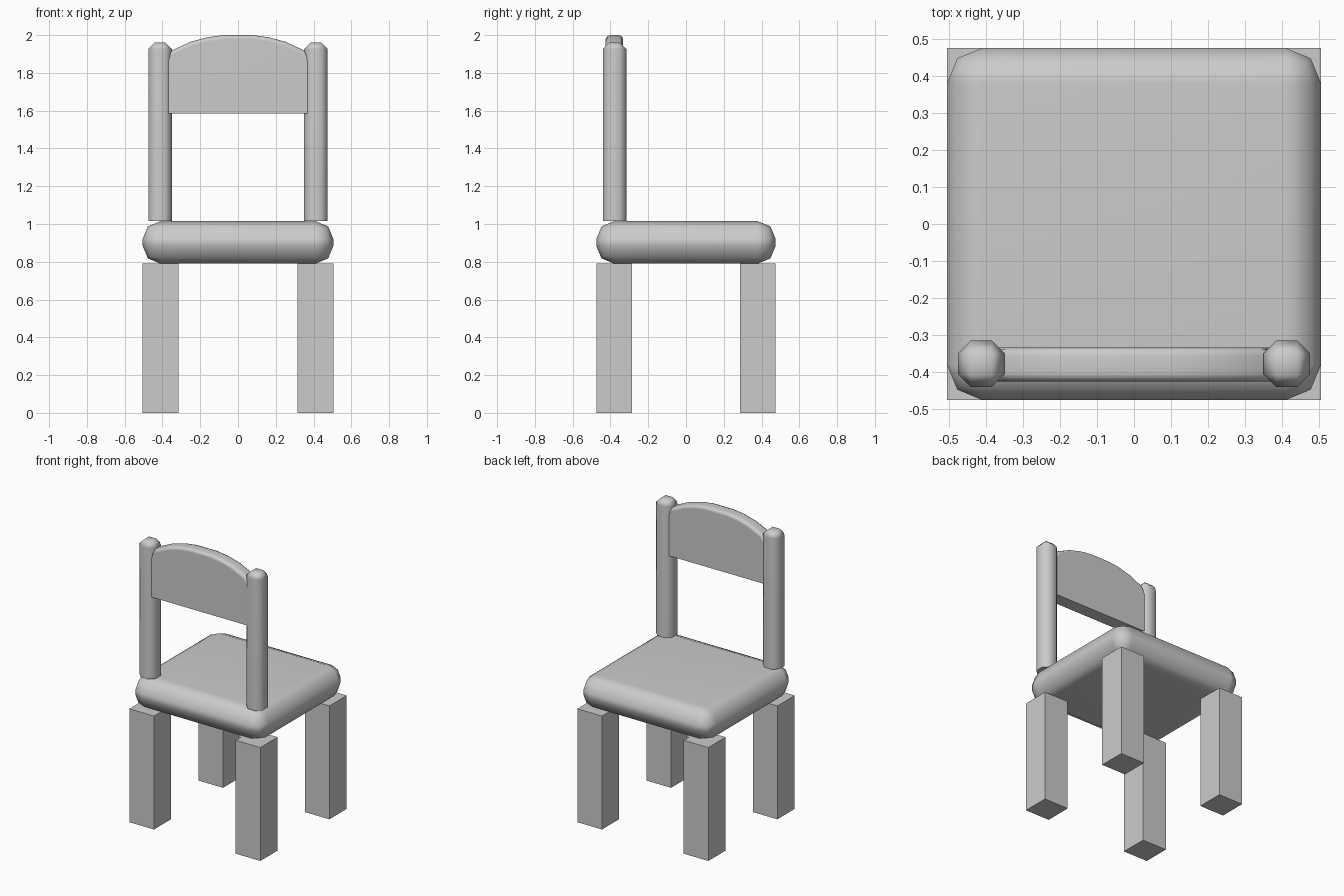
import bpy
import bmesh
from math import radians

cube = bpy.data.objects.get("Cube")
if cube:
    bpy.data.objects.remove(cube, do_unlink=True)

grey = bpy.data.materials.new("plain grey")
grey.use_nodes = True
colour = (0.6, 0.6, 0.6, 1)
grey.diffuse_color = colour
grey.node_tree.nodes["Principled BSDF"].inputs["Base Color"].default_value = colour


def finish(bm, name, smooth=True):
    """Turn a bmesh into a named object, optionally softly shaded."""
    bmesh.ops.recalc_face_normals(bm, faces=bm.faces)
    mesh = bpy.data.meshes.new(name)
    bm.to_mesh(mesh)
    bm.free()
    mesh.materials.append(grey)
    obj = bpy.data.objects.new(name, mesh)
    bpy.context.collection.objects.link(obj)
    if smooth:
        bpy.ops.object.select_all(action="DESELECT")
        obj.select_set(True)
        bpy.context.view_layer.objects.active = obj
        bpy.ops.object.shade_smooth_by_angle(angle=radians(65))
        obj.modifiers.new("even_normals", "WEIGHTED_NORMAL").keep_sharp = True
    return obj


def box(low, high):
    bm = bmesh.new()
    bmesh.ops.create_cube(bm, size=1)
    for v in bm.verts:
        v.co = [a + (c + 0.5) * (b - a) for a, b, c in zip(low, high, v.co)]
    return bm


def bevel(bm, edges, width, segments):
    bmesh.ops.bevel(bm, geom=edges, offset=width, segments=segments,
                    profile=0.5, affect="EDGES")


# Cushioned seat with every edge rounded
seat = box((-0.505, -0.475, 0.79), (0.505, 0.475, 1.015))
bevel(seat, seat.edges[:], 0.095, 2)
finish(seat, "seat")

# Four square legs
for x, side in ((-0.41, "right"), (0.41, "left")):
    for y, end in ((-0.38, "front"), (0.38, "back")):
        leg = box((x - 0.095, y - 0.095, 0), (x + 0.095, y + 0.095, 0.79))
        finish(leg, f"{end}_{side}_leg", smooth=False)

# Backrest posts, chamfered everywhere except around the foot
for x, side in ((-0.4125, "right"), (0.4125, "left")):
    post = box((x - 0.0625, -0.44, 1.015), (x + 0.0625, -0.315, 1.96))
    edges = [e for e in post.edges if max(v.co.z for v in e.verts) > 1.5]
    bevel(post, edges, 0.034, 1)
    finish(post, f"{side}_post")

# Backrest panel with an arched, softened top
half_arch = [(0.37, 1.89), (0.352, 1.918), (0.25, 1.965), (0.165, 1.988), (0.08, 2.0)]
outline = [(0.37, 1.585)] + half_arch
outline += [(-x, z) for x, z in reversed(outline)]
panel = bmesh.new()
face = panel.faces.new([panel.verts.new((x, -0.425, z)) for x, z in outline])
grown = bmesh.ops.extrude_face_region(panel, geom=[face], use_keep_orig=True)
moved = [g for g in grown["geom"] if isinstance(g, bmesh.types.BMVert)]
bmesh.ops.translate(panel, verts=moved, vec=(0, 0.092, 0))
arch = [e for e in panel.edges
        if min(v.co.z for v in e.verts) > 1.8
        and abs(e.verts[0].co.y - e.verts[1].co.y) < 0.01]
bevel(panel, arch, 0.022, 2)
finish(panel, "back_panel")
